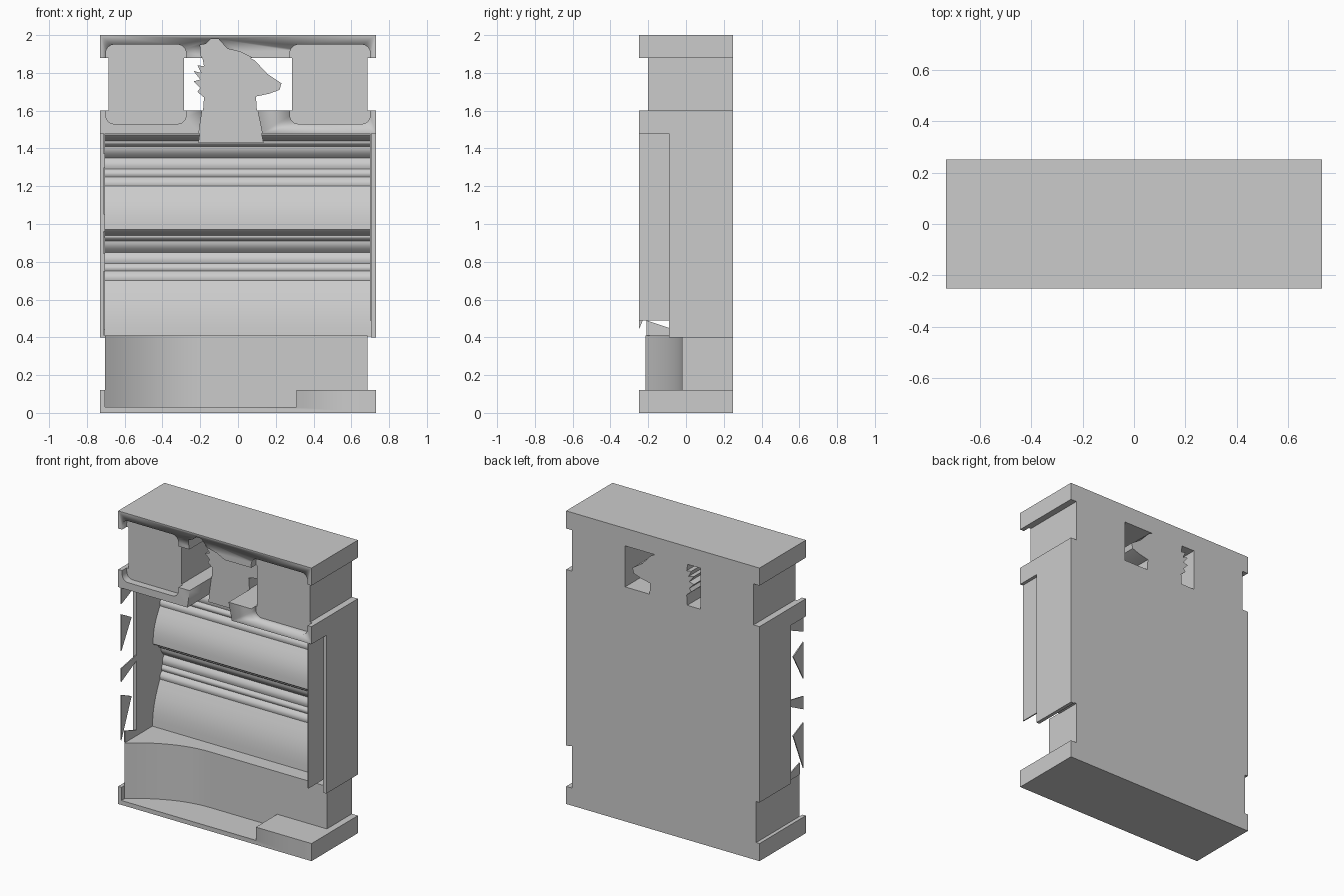
import bpy, bmesh, math
from mathutils import Vector

if "Cube" in bpy.data.objects:
    bpy.data.objects.remove(bpy.data.objects["Cube"])

grey = bpy.data.materials.new("plain grey")
grey.use_nodes = True
grey.diffuse_color = (0.6, 0.6, 0.6, 1)
grey.node_tree.nodes["Principled BSDF"].inputs["Base Color"].default_value = (0.6, 0.6, 0.6, 1)

W, D = 0.73, 0.25      # half width and half depth
IN = 0.705             # inner face of the side walls
AXES = {"x": lambda a, b, t: (t, a, b),
        "y": lambda a, b, t: (a, t, b),
        "z": lambda a, b, t: (a, b, t)}


def prism(name, outline, axis, start, end):
    """Extrude a flat outline along an axis; soft corners shade smooth."""
    place = AXES[axis]
    bm = bmesh.new()
    low = [bm.verts.new(place(a, b, start)) for a, b in outline]
    high = [bm.verts.new(place(a, b, end)) for a, b in outline]
    n = len(outline)
    bm.faces.new(low)
    bm.faces.new(high[::-1])
    for i in range(n):
        j = (i + 1) % n
        bm.faces.new((low[j], low[i], high[i], high[j])).smooth = True
    bmesh.ops.recalc_face_normals(bm, faces=bm.faces)
    for e in bm.edges:
        e.smooth = e.calc_face_angle(math.pi) < math.radians(30)
    mesh = bpy.data.meshes.new(name)
    bm.to_mesh(mesh)
    bm.free()
    mesh.materials.append(grey)
    obj = bpy.data.objects.new(name, mesh)
    bpy.context.scene.collection.objects.link(obj)
    return obj


def box(name, x0, x1, y0, y1, z0, z1):
    return prism(name, [(x0, y0), (x1, y0), (x1, y1), (x0, y1)], "z", z0, z1)


def cut(obj, cutters):
    """Subtract the cutters and keep the plain result."""
    for c in cutters:
        c.hide_render = True
        mod = obj.modifiers.new("cut", "BOOLEAN")
        mod.operation, mod.solver, mod.object = "DIFFERENCE", "EXACT", c
    deps = bpy.context.evaluated_depsgraph_get()
    mesh = bpy.data.meshes.new_from_object(obj.evaluated_get(deps))
    obj.modifiers.clear()
    obj.data = mesh


def rounded(x0, x1, z0, z1, r, steps=6):
    pts = []
    corners = [(x1 - r, z1 - r), (x0 + r, z1 - r), (x0 + r, z0 + r), (x1 - r, z0 + r)]
    for k, (cx, cz) in enumerate(corners):
        for i in range(steps + 1):
            a = math.pi / 2 * (k + i / steps)
            pts.append((cx + r * math.cos(a), cz + r * math.sin(a)))
    return pts


# Animal head silhouette, neck first, then tufts, ear and snout
head = [(-.21, 1.43), (-.185, 1.6), (-.18, 1.67), (-.215, 1.7), (-.2, 1.72),
        (-.235, 1.755), (-.2, 1.765), (-.235, 1.81), (-.195, 1.8), (-.215, 1.84),
        (-.18, 1.835), (-.19, 1.89), (-.195, 1.94), (-.165, 1.945), (-.14, 1.97),
        (-.1, 1.97), (-.055, 1.92), (.01, 1.905), (.09, 1.865), (.155, 1.795),
        (.23, 1.745), (.22, 1.71), (.165, 1.69), (.095, 1.675), (.1, 1.6), (.135, 1.43)]
prism("head_silhouette", head, "y", -0.02, D)

# Top slab and shelf with rounded pockets and a head-shaped opening
centre = Vector((-0.03, 1.72))
wide_head = [tuple(centre + (Vector(p) - centre) * 1.035) for p in head]
cutters = [prism("head_cutter", wide_head, "y", -0.4, -0.015)]
for side in (-1, 1):
    x0, x1 = sorted((side * 0.275, side * 0.7))
    cutters.append(prism("pocket_cutter", rounded(x0, x1, 1.53, 1.95, 0.045), "y", -0.4, -0.2))
for name, z0, z1 in (("top_slab", 1.88, 2.0), ("shelf", 1.48, 1.6)):
    cut(box(name, -W, W, -D, D, z0, z1), cutters)
for c in cutters:
    bpy.data.objects.remove(c)

# Upper blocks and side walls
for side, label in ((-1, "right"), (1, "left")):
    x0, x1 = sorted((side * 0.285, side * 0.685))
    box(label + "_block", x0, x1, -0.2, D, 1.6, 1.88)
    x0, x1 = sorted((side * IN, side * W))
    box(label + "_wall", x0, x1, -0.09, D, 0.4, 1.48)

# Front plates: whole on one side, broken into shards on the other
box("left_front_plate", 0.7, 0.708, -D, -0.09, 0.49, 1.48)
shards = [[(-.25, 1.48), (-.09, 1.48), (-.09, 1.44), (-.25, 1.37)],
          [(-.25, 1.30), (-.14, 1.24), (-.25, 1.05)],
          [(-.25, .93), (-.09, .96), (-.09, .92), (-.25, .84)],
          [(-.25, .75), (-.14, .70), (-.25, .44)],
          [(-.21, .41), (-.21, .49), (-.09, .45), (-.09, .41)]]
for i, shard in enumerate(shards):
    prism("right_plate_shard_%d" % (i + 1), shard, "x", -0.712, -IN)


# Moulded curtain: two large lobes, each with a run of small beads above
def bead(p, q, bulge, steps=6):
    (y0, z0), (y1, z1) = p, q
    for i in range(steps):
        t = i / steps
        yield (y0 + (y1 - y0) * t - bulge * math.sin(math.pi * t), z0 + (z1 - z0) * t)


steps = [(.165, .70), (.185, .75), (.195, .79), (.21, .85), (.175, .91), (.15, .94), (.09, .97)]
profile = []
for start, lift in (((.083, .405), 0), ((.09, .97), .5)):
    stops = [start] + [(y, z + lift) for y, z in steps]
    for k, (p, q) in enumerate(zip(stops, stops[1:])):
        profile += bead(p, q, 0.02 if k == 0 else 0.01)
profile += [(.09, 1.47), (.09, 1.48), (D, 1.48), (D, .405)]
prism("curtain", profile, "x", -IN, IN)

# Lower panel: flat, sweeping forward at one end
panel = [(.685, D), (.685, -.02), (-.2, -.02)]
for i in range(1, 13):
    t = i / 12
    panel.append((-.2 - .505 * t, -.02 - .195 * t ** 2))
panel.append((-IN, D))
prism("lower_panel", panel, "z", 0.03, 0.41)

# Base slab with a sunken floor in front of the panel
base = box("base_slab", -W, W, -D, D, 0, 0.12)
floor_cutter = box("floor_cutter", -IN, 0.31, -0.4, 0.1, 0.03, 0.3)
cut(base, [floor_cutter])
bpy.data.objects.remove(floor_cutter)
